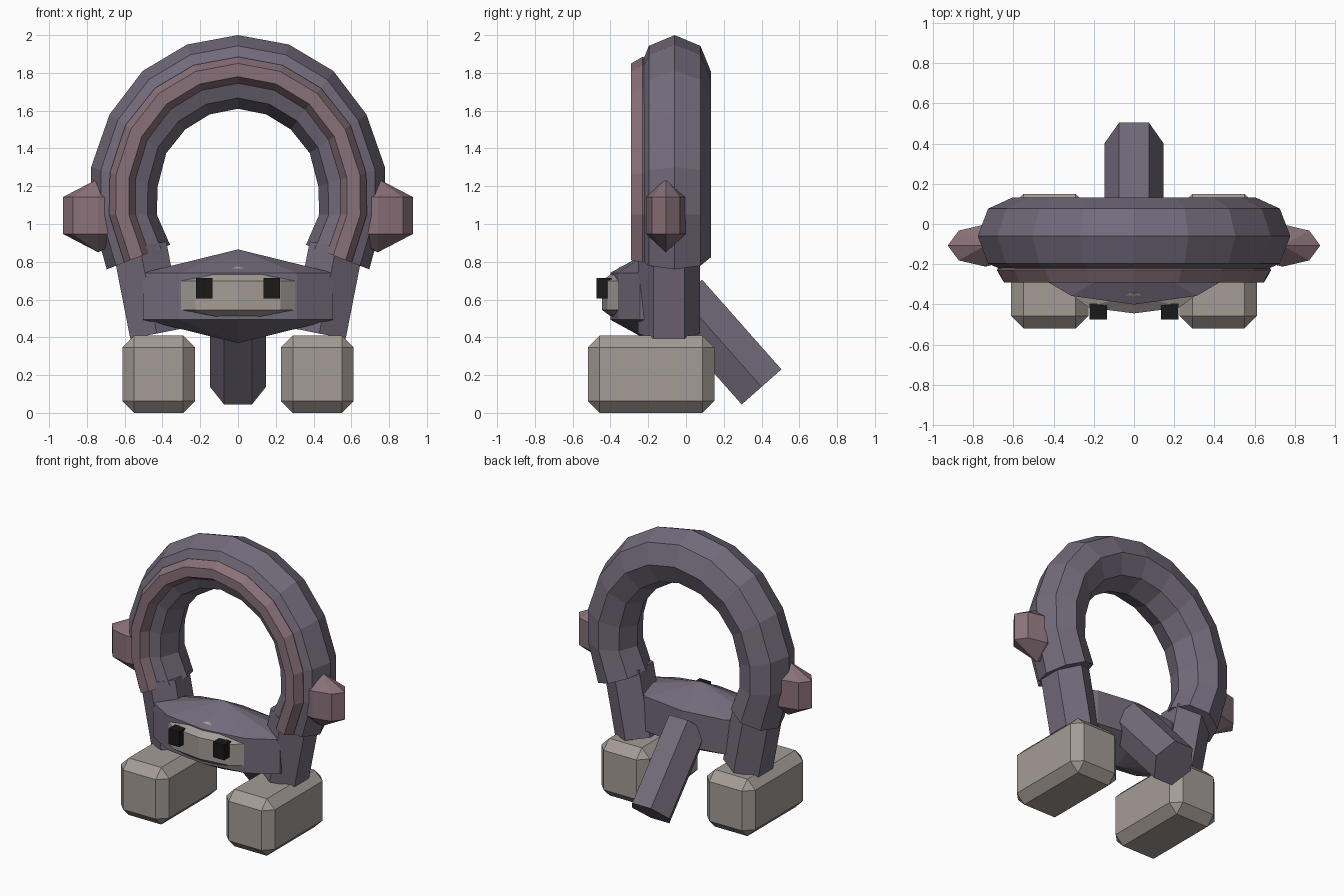
import bpy, bmesh, math
from mathutils import Vector, Matrix

if "Cube" in bpy.data.objects:
    bpy.data.objects.remove(bpy.data.objects["Cube"])


def material(name, rgb):
    m = bpy.data.materials.new(name)
    m.diffuse_color = (*rgb, 1)
    m.use_nodes = True
    m.node_tree.nodes["Principled BSDF"].inputs["Base Color"].default_value = m.diffuse_color
    return m


PURPLE = material("purple", (0.17, 0.145, 0.195))
PINK = material("pink", (0.25, 0.165, 0.19))
TAN = material("tan", (0.37, 0.33, 0.30))
BLACK = material("black", (0.01, 0.01, 0.01))


def finish(name, bm, mat):
    bmesh.ops.recalc_face_normals(bm, faces=bm.faces)
    me = bpy.data.meshes.new(name)
    bm.to_mesh(me)
    bm.free()
    me.materials.append(mat)
    ob = bpy.data.objects.new(name, me)
    bpy.context.collection.objects.link(ob)
    return ob


def box(name, centre, size, mat, bevel=0):
    bm = bmesh.new()
    bmesh.ops.create_cube(bm, size=1)
    bmesh.ops.scale(bm, vec=size, verts=bm.verts)
    if bevel:
        bmesh.ops.bevel(bm, geom=bm.edges[:], offset=bevel, segments=1, affect='EDGES')
    bmesh.ops.translate(bm, vec=centre, verts=bm.verts)
    return finish(name, bm, mat)


def gem(name, centre, ring, pole, sides, mat):
    """Three-ring sphere; ring = x, y radii of the two visible rings."""
    bm = bmesh.new()
    bmesh.ops.create_uvsphere(bm, u_segments=sides, v_segments=3, radius=1)
    k = math.sin(math.pi / 3)
    bmesh.ops.scale(bm, vec=(ring[0] / k, ring[1] / k, pole), verts=bm.verts)
    bmesh.ops.translate(bm, vec=centre, verts=bm.verts)
    return finish(name, bm, mat)


def sweep(name, sections, mat):
    """Skin a list of equal-sided rings and cap the ends."""
    bm = bmesh.new()
    rings = [[bm.verts.new(p) for p in s] for s in sections]
    n = len(rings[0])
    for a, b in zip(rings, rings[1:]):
        for i in range(n):
            j = (i + 1) % n
            bm.faces.new((a[i], a[j], b[j], b[i]))
    bm.faces.new(rings[0])
    bm.faces.new(rings[-1])
    return finish(name, bm, mat)


def section(centre, u, v, sides):
    return [centre + u * math.cos(2 * math.pi * i / sides)
            + v * math.sin(2 * math.pi * i / sides) for i in range(sides)]


# Horseshoe arch: outer and inner outlines of the right half, (x, z)
outer = [(0, 2.0), (.27, 1.95), (.505, 1.81), (.68, 1.58), (.778, 1.3), (.775, 1.05), (.695, .76)]
inner = [(0, 1.61), (.15, 1.58), (.28, 1.5), (.38, 1.375), (.425, 1.2), (.43, 1.05), (.36, .89)]
pairs = [((-a, b), (-c, d)) for (a, b), (c, d) in zip(outer[:0:-1], inner[:0:-1])]
pairs += list(zip(outer, inner))
arch, band = [], []
for o, i in pairs:
    o, i = Vector((o[0], -.06, o[1])), Vector((i[0], -.06, i[1]))
    mid, half = (o + i) / 2, (o - i) / 2
    arch.append(section(mid, half, Vector((0, .193, 0)), 8))
    c = mid + half.normalized() * .01 + Vector((0, -.17, 0))
    band.append(section(c, half.normalized() * .07, Vector((0, .07, 0)), 6))
sweep("arch", arch, PURPLE)
sweep("arch_front_band", band, PINK)

# Body, face plate and tail
gem("body", (0, -.175, .6175), (.53, .226), .248, 10, PURPLE)
gem("face_plate", (0, -.345, .6225), (.32, .1), .153, 8, TAN)
axis = Vector((0, -.42, .475)).normalized()
across = Vector((1, 0, 0)).cross(axis) * .162
end, start = Vector((0, .4, .1375)), Vector((0, -.02, .6125))
sweep("tail", [section(p, Vector((.148, 0, 0)), across, 6) for p in (end, start)], PURPLE)

for s, side in ((1, "right"), (-1, "left")):
    # Legs
    low, high = Vector((s * .43, -.09, .42)), Vector((s * .52, -.09, .88))
    d = (high - low).normalized()
    u = Vector((0, 1, 0))
    w = u.cross(d)
    sweep(side + "_leg", [section(p, u * .165, w * .165, 6) for p in (low, high)], PURPLE)
    # Feet, side knobs and eyes
    box(side + "_foot", (s * .42, -.185, .205), (.385, .67, .41), TAN, .063)
    gem(side + "_knob", (s * .74, -.107, 1.045), (.187, .105), .195, 8, PINK)
    box(side + "_eye", (s * .178, -.435, .66), (.088, .08, .11), BLACK)
